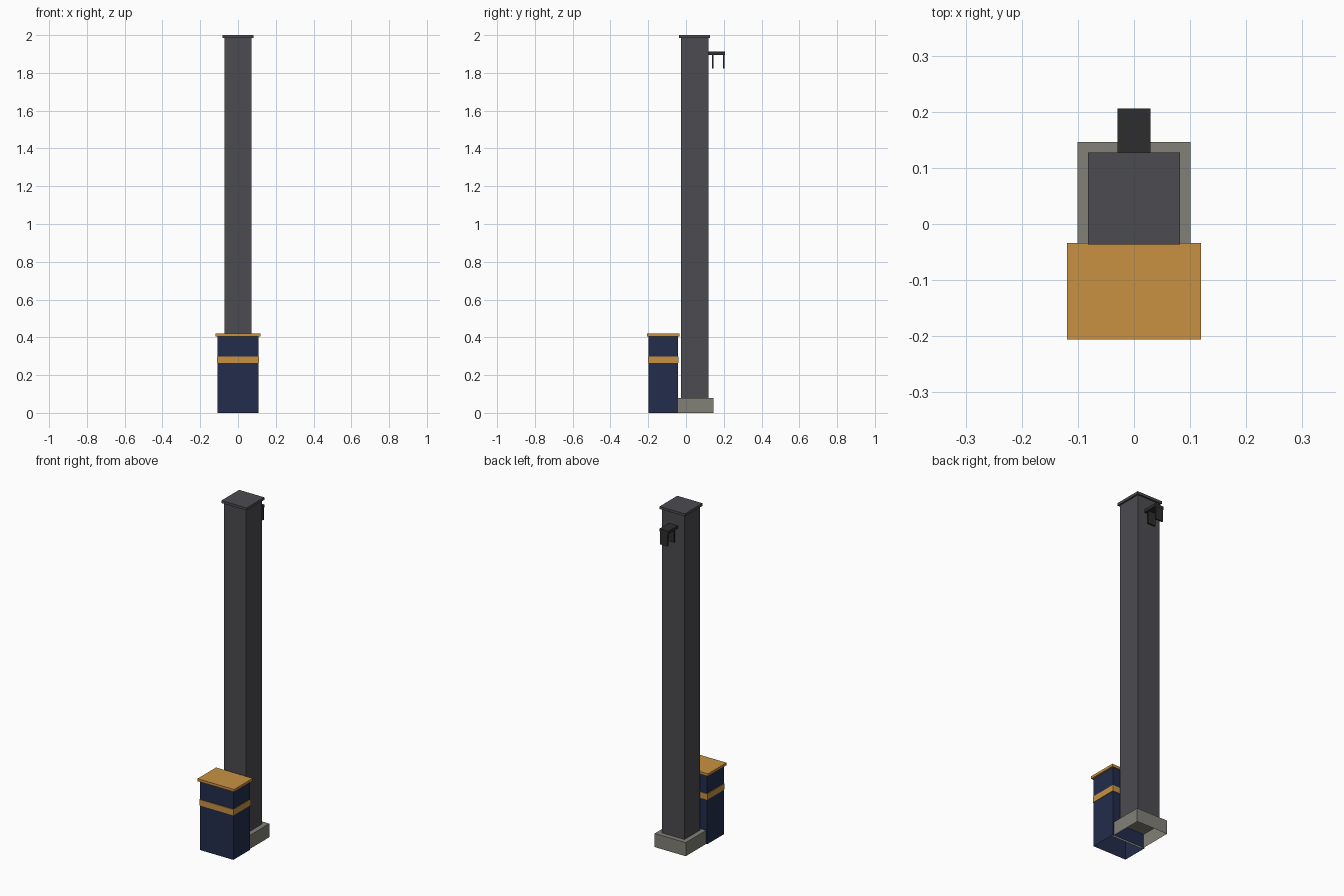
import bpy
import bmesh
from mathutils import Matrix, Vector

cube = bpy.data.objects.get("Cube")
if cube:
    bpy.data.objects.remove(cube, do_unlink=True)


def material(name, r, g, b):
    mat = bpy.data.materials.new(name)
    mat.use_nodes = True
    mat.diffuse_color = (r, g, b, 1)
    node = next(n for n in mat.node_tree.nodes if n.type == 'BSDF_PRINCIPLED')
    node.inputs["Base Color"].default_value = (r, g, b, 1)
    return mat


charcoal = material("charcoal", 0.072, 0.070, 0.080)
stone = material("warm grey stone", 0.22, 0.216, 0.185)
navy = material("navy", 0.016, 0.026, 0.070)
amber = material("amber", 0.58, 0.285, 0.055)
black = material("soft black", 0.027, 0.027, 0.027)


def box(name, mat, half_x, y, z, open_bottom=False):
    """Box centred on x, spanning the y and z ranges."""
    bm = bmesh.new()
    size = (2 * half_x, y[1] - y[0], z[1] - z[0])
    centre = Vector((0, sum(y) / 2, sum(z) / 2))
    bmesh.ops.create_cube(bm, size=1, matrix=Matrix.Translation(centre) @ Matrix.Diagonal((*size, 1)))
    if open_bottom:
        under = [f for f in bm.faces if f.normal.z < -0.5]
        bmesh.ops.delete(bm, geom=under, context='FACES_ONLY')
    mesh = bpy.data.meshes.new(name)
    bm.to_mesh(mesh)
    bm.free()
    mesh.materials.append(mat)
    obj = bpy.data.objects.new(name, mesh)
    bpy.context.scene.collection.objects.link(obj)
    return obj


def around(centre, half):
    return (centre - half, centre + half)


# Column on its hollow plinth
post_y = 0.0455
box("plinth", stone, 0.101, around(post_y, 0.101), (0, 0.08), True)
box("post", charcoal, 0.0725, around(post_y, 0.0725), (0.08, 1.985), True)
box("post_cap", charcoal, 0.082, around(post_y, 0.082), (1.985, 2))

# Cabinet in front, with band and lid
cab_y = -0.12
box("cabinet", navy, 0.108, around(cab_y, 0.0775), (0, 0.405), True)
box("cabinet_band", amber, 0.111, around(cab_y, 0.081), (0.263, 0.298))
box("cabinet_lid", amber, 0.119, around(cab_y, 0.086), (0.405, 0.42))

# Bracket on the back, with two hanging plates
box("bracket_arm", black, 0.029, (0.115, 0.206), (1.896, 1.913))
for name, y in (("inner", 0.141), ("outer", 0.201)):
    box(name + "_hanging_plate", black, 0.024, around(y, 0.004), (1.822, 1.896))
